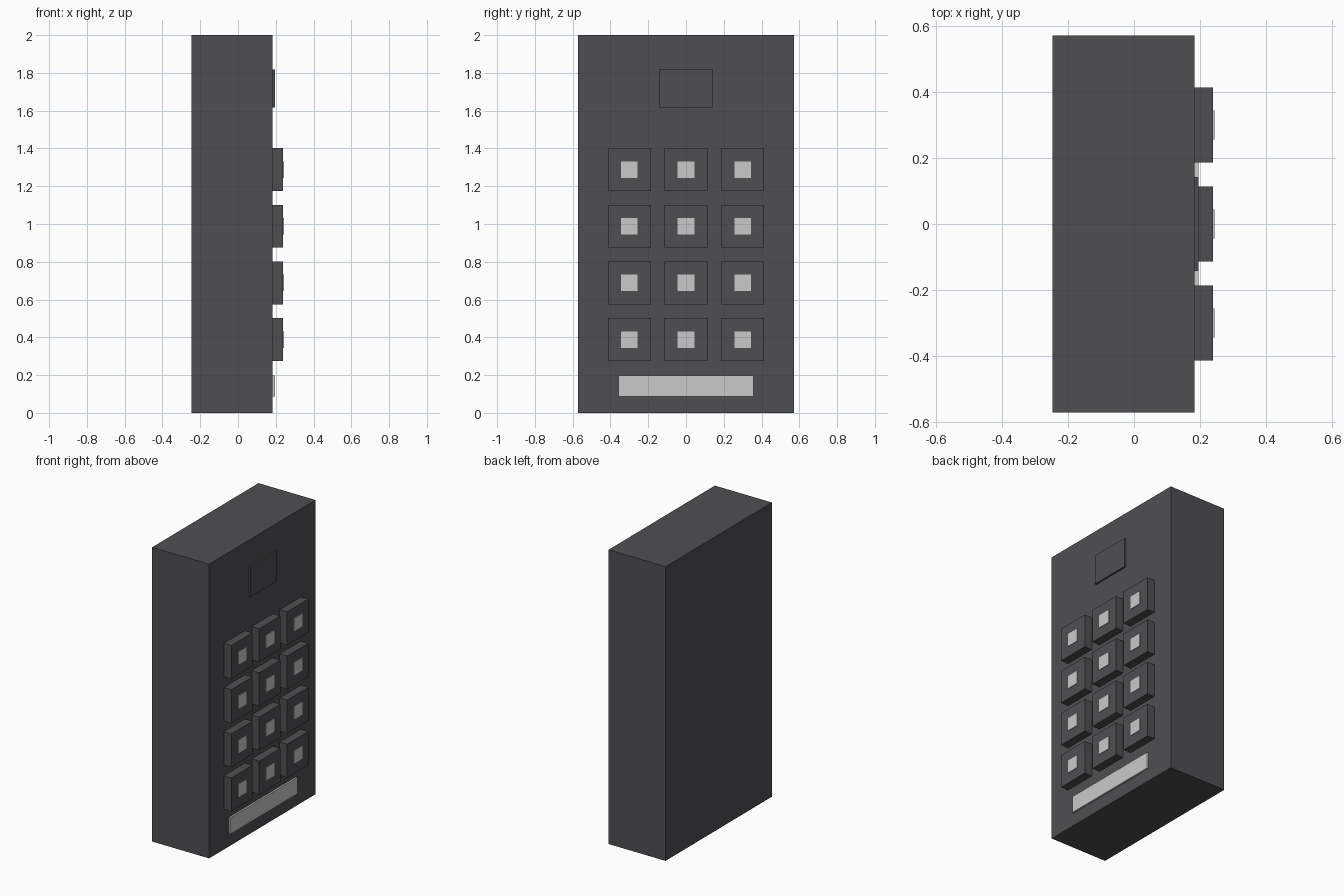
import bpy

cube = bpy.data.objects.get("Cube")
if cube:
    bpy.data.objects.remove(cube, do_unlink=True)


def material(name, color):
    mat = bpy.data.materials.new(name)
    mat.use_nodes = True
    mat.diffuse_color = color
    mat.node_tree.nodes["Principled BSDF"].inputs["Base Color"].default_value = color
    return mat


def box(name, mat, x, y, z):
    """Box spanning the given (min, max) ranges."""
    bpy.ops.mesh.primitive_cube_add(size=1)
    obj = bpy.context.object
    obj.name = name
    for v in obj.data.vertices:
        v.co = [r[0] if c < 0 else r[1] for c, r in zip(v.co, (x, y, z))]
    obj.data.materials.append(mat)
    return obj


def around(center, size):
    return center - size / 2, center + size / 2


dark = material("dark grey", (0.078, 0.077, 0.083, 1))
light = material("light grey", (0.59, 0.59, 0.6, 1))

FACE = 0.183       # keypad side of the body
KEY_TOP = 0.239

# Housing
box("housing", dark, (-0.246, FACE), (-0.571, 0.571), (0, 2))

# Raised panel and light strip
box("display_panel", dark, (FACE, 0.195), around(0, 0.284), (1.617, 1.818))
box("light_strip", light, (FACE, 0.195), around(0, 0.716), (0.087, 0.199))

# Keys with small square plates
for row in range(4):
    for col in range(3):
        y, z = (col - 1) * 0.3, 0.388 + row * 0.3
        box(f"key_{row}_{col}", dark, (FACE, KEY_TOP), around(y, 0.227), around(z, 0.227))
        box(f"key_plate_{row}_{col}", light, (KEY_TOP, KEY_TOP + 0.004),
            around(y, 0.088), around(z, 0.088))
